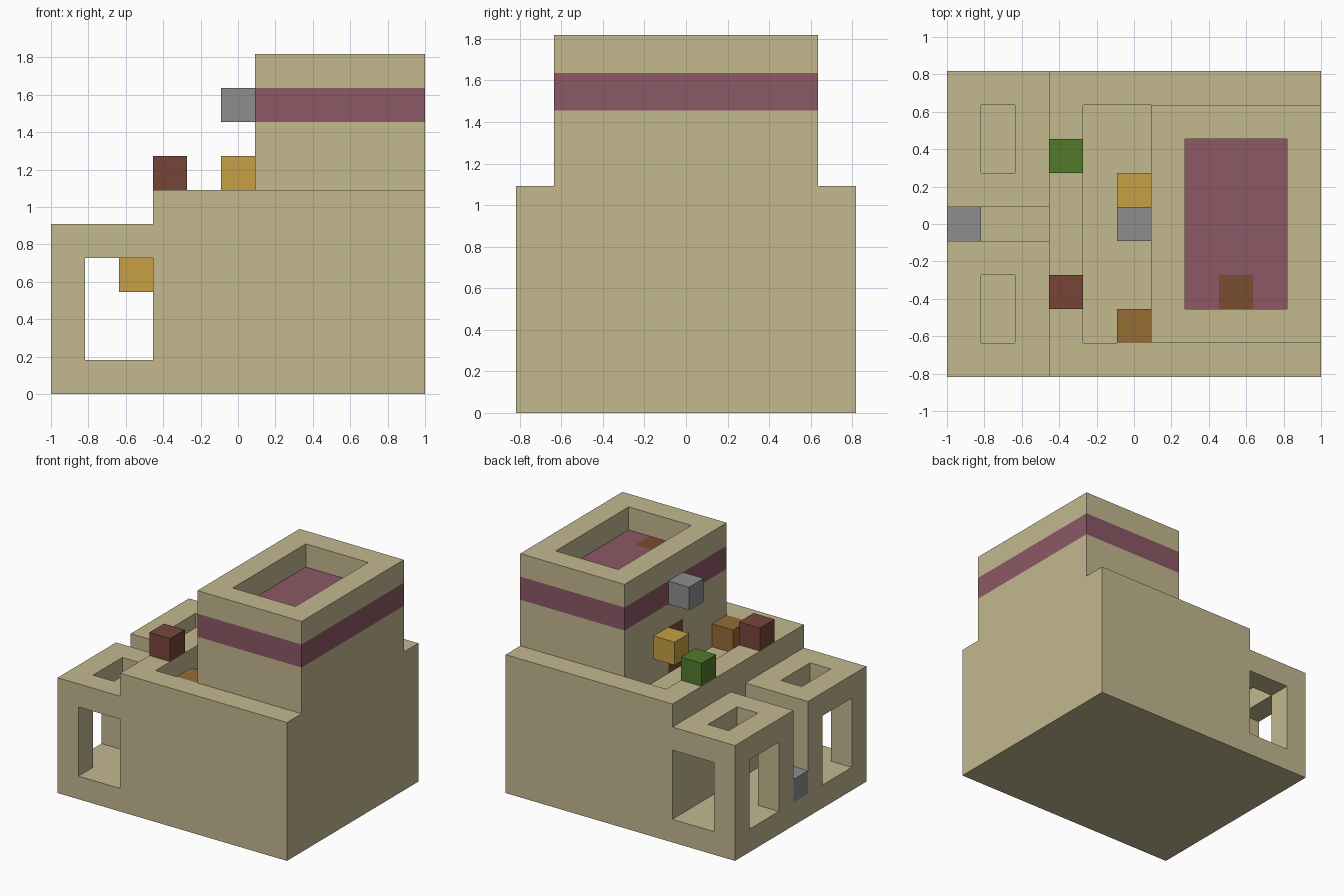
import bpy
import bmesh
from mathutils import Vector

cube = bpy.data.objects.get("Cube")
if cube:
    bpy.data.objects.remove(cube, do_unlink=True)

U = 2 / 11                                # edge of one building block
SIZE = Vector((11, 9, 10))                # whole building in blocks


def material(name, rgb):
    """Flat material from 0-255 sRGB values."""
    lin = [((c / 255 + 0.055) / 1.055) ** 2.4 for c in rgb] + [1]
    mat = bpy.data.materials.new(name)
    mat.use_nodes = True
    mat.diffuse_color = lin
    mat.node_tree.nodes["Principled BSDF"].inputs["Base Color"].default_value = lin
    mat.node_tree.nodes["Principled BSDF"].inputs["Roughness"].default_value = 0.9
    return mat


SAND = material("sandstone", (195, 184, 143))
PLUM = material("plum_clay", (140, 88, 102))
GREY = material("grey_stone", (140, 141, 140))
RED = material("red_brown", (119, 69, 57))
GOLD = material("gold", (199, 160, 68))
GREEN = material("leaf_green", (82, 122, 43))
OAK = material("oak", (149, 108, 52))
DARK = material("dark_wood", (120, 77, 47))

parts = {}                                # part name -> (material, set of blocks)


def box(x, y, z):
    """Set of blocks inside three half-open ranges."""
    return {(i, j, k) for i in range(*x) for j in range(*y) for k in range(*z)}


def add(name, mat, blocks):
    """Add a part; it replaces any blocks already in its place."""
    for _, other in parts.values():
        other -= blocks
    parts[name] = (mat, blocks)


# Main hall with a sunken terrace on its roof
add("main_hall", SAND, box((3, 11), (0, 9), (0, 6)) - box((4, 6), (1, 8), (5, 6)))

# Tower with a coloured storey and a recessed roof
add("tower", SAND, box((6, 11), (1, 8), (6, 10)) - box((7, 10), (2, 7), (9, 10)))
add("tower_band", PLUM, box((6, 11), (1, 8), (8, 9)))
add("roof_hatch", DARK, box((8, 9), (2, 3), (8, 9)))
add("tower_door", DARK, box((6, 7), (4, 5), (5, 7)))

# Two hollow porches joined by a floor, with side, end and roof openings
add("porch_floor", SAND, box((0, 3), (0, 9), (0, 1)))
for name, y0 in (("front_porch", 0), ("back_porch", 5)):
    w = y0 + 1                            # where the openings begin
    shell = box((0, 3), (y0, y0 + 4), (1, 5))
    shell -= box((1, 3), (y0, y0 + 4), (1, 4))
    shell -= box((0, 1), (w, w + 2), (1, 4))
    shell -= box((1, 2), (w, w + 2), (4, 5))
    add(name, SAND, shell)

# Single blocks placed around the building
for name, mat, (x, y, z) in (
        ("gate_step", GREY, (0, 4, 1)),
        ("porch_lamp", GOLD, (2, 3, 3)),
        ("red_pot", RED, (3, 2, 6)),
        ("green_bush", GREEN, (3, 6, 6)),
        ("door_lamp", GOLD, (5, 5, 6)),
        ("tower_sign_block", GREY, (5, 4, 8)),
        ("terrace_chest", OAK, (5, 1, 5))):
    add(name, mat, {(x, y, z)})

# Turn each part into a mesh made of its exposed block faces
solid = set().union(*(blocks for _, blocks in parts.values()))
for name, (mat, blocks) in parts.items():
    bm = bmesh.new()
    verts = {}

    def corner(p):
        key = tuple(round(c) for c in p)
        if key not in verts:
            verts[key] = bm.verts.new(((key[0] - SIZE.x / 2) * U,
                                       (key[1] - SIZE.y / 2) * U, key[2] * U))
        return verts[key]

    for cell in sorted(blocks):
        for axis in range(3):
            a, b, n = Vector(), Vector(), Vector()
            n[axis] = a[(axis + 1) % 3] = b[(axis + 2) % 3] = 1
            for side in (-1, 1):
                beside = tuple(int(c) for c in Vector(cell) + n * side)
                if beside in solid:
                    continue
                p = Vector(cell) + n * (side > 0)
                loop = [p, p + a, p + a + b, p + b][::side]
                bm.faces.new([corner(q) for q in loop])
    mesh = bpy.data.meshes.new(name)
    bm.to_mesh(mesh)
    bm.free()
    mesh.materials.append(mat)
    bpy.context.scene.collection.objects.link(bpy.data.objects.new(name, mesh))
